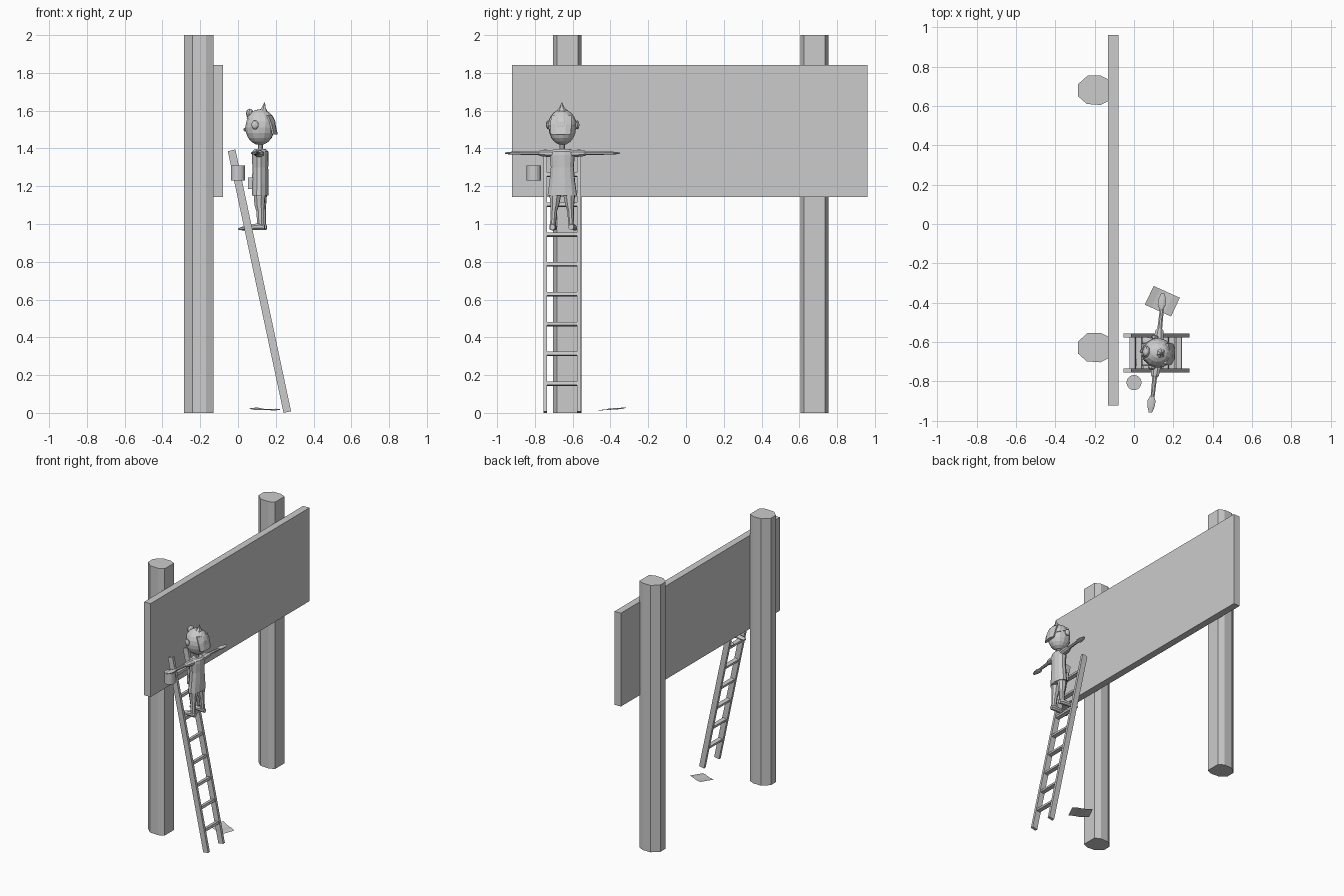
import bpy, bmesh, math
from mathutils import Vector, Matrix

if "Cube" in bpy.data.objects:
    bpy.data.objects.remove(bpy.data.objects["Cube"])

grey = bpy.data.materials.new("plain_grey")
grey.diffuse_color = (0.6, 0.6, 0.6, 1)
grey.use_nodes = True
grey.node_tree.nodes["Principled BSDF"].inputs["Base Color"].default_value = grey.diffuse_color
# the painter stands on the ladder, turned slightly
PAINTER = Matrix.Translation((0.118, -0.655, 0)) @ Matrix.Rotation(math.radians(-6), 4, 'Z')


def finish(name, bm, matrix=Matrix()):
    bm.transform(matrix)
    bmesh.ops.recalc_face_normals(bm, faces=bm.faces)
    mesh = bpy.data.meshes.new(name)
    bm.to_mesh(mesh)
    bm.free()
    mesh.materials.append(grey)
    ob = bpy.data.objects.new(name, mesh)
    bpy.context.collection.objects.link(ob)
    return ob


def skin(name, rings, matrix=Matrix()):
    """Join rings of points with quads and cap both ends."""
    bm = bmesh.new()
    vs = [[bm.verts.new(p) for p in r] for r in rings]
    n = len(vs[0])
    for a, b in zip(vs, vs[1:]):
        for i in range(n):
            bm.faces.new((a[i], a[(i + 1) % n], b[(i + 1) % n], b[i]))
    bm.faces.new(vs[0])
    bm.faces.new(vs[-1])
    return finish(name, bm, matrix)


def loft(name, sections, axis, n=10, matrix=Matrix()):
    """sections: centre, radius in x, other radius; axis 'X', 'Y' or 'Z'."""
    rings = []
    for c, ra, rb in sections:
        ring = []
        for i in range(n):
            t = 2 * math.pi * (i + 0.5) / n
            a, b = ra * math.cos(t), rb * math.sin(t)
            off = {'X': (0, a, b), 'Y': (a, 0, b), 'Z': (a, b, 0)}[axis]
            ring.append(Vector(c) + Vector(off))
        rings.append(ring)
    return skin(name, rings, matrix)


def box(name, x0, x1, y0, y1, z0, z1, matrix=Matrix()):
    flat = [(x0, y0), (x1, y0), (x1, y1), (x0, y1)]
    return skin(name, [[(x, y, z) for x, y in flat] for z in (z0, z1)], matrix)


def ball(name, c, r, matrix=PAINTER, u=14, v=10, cut=None):
    bm = bmesh.new()
    bmesh.ops.create_uvsphere(bm, u_segments=u, v_segments=v, radius=1)
    bm.transform(Matrix.Translation(c) @ Matrix.Diagonal((*r, 1)))
    if cut:  # keep only the part on the positive side of a plane
        g = bm.verts[:] + bm.edges[:] + bm.faces[:]
        res = bmesh.ops.bisect_plane(bm, geom=g, plane_co=cut[0], plane_no=cut[1], clear_inner=True)
        edges = [e for e in res['geom_cut'] if isinstance(e, bmesh.types.BMEdge)]
        bmesh.ops.edgeloop_fill(bm, edges=edges)
    return finish(name, bm, matrix)


# two rough octagonal posts, flat against the board
outline = [(-0.285, -0.03), (-0.285, 0.03), (-0.235, 0.075), (-0.17, 0.075),
           (-0.13, 0.055), (-0.13, -0.055), (-0.17, -0.075), (-0.24, -0.07)]
for name, y in (("post_near", -0.628), ("post_far", 0.68)):
    skin(name, [[(x, y + d, z) for x, d in outline] for z in (0, 2)])

# billboard panel
box("board", -0.132, -0.08, -0.922, 0.96, 1.143, 1.843)

# leaning ladder
def lean(z):
    return 0.262 - 0.297 * z / 1.395

for name, y in (("ladder_rail_left", -0.745), ("ladder_rail_right", -0.567)):
    rings = []
    for z, tilt in ((0.004, 0.004), (1.39, 0.005)):
        rings.append([(lean(z) + dx, y + dy, z + tilt * dx / 0.02)
                      for dx, dy in ((-.02, -.01), (.02, -.01), (.02, .01), (-.02, .01))])
    skin(name, rings)
for i in range(8):
    z = 0.154 + 0.158 * i
    m = Matrix.Translation((lean(z), 0, z)) @ Matrix.Rotation(-0.21, 4, 'Y')
    box("ladder_rung", -0.014, 0.014, -0.738, -0.574, -0.009, 0.009, m)

# paint bucket
loft("bucket", [((0, -0.806, 1.23), .038, .038), ((0, -0.806, 1.31), .038, .038)], 'Z', 20)

# sheet of paper on the ground, gently curled
corners = [Vector(p) for p in ((.055, -.41), (.1, -.315), (.233, -.375), (.188, -.47))]
bm = bmesh.new()
rows = []
for k, h in enumerate((0.026, 0.019, 0.017, 0.019, 0.015)):
    t = k / 4
    a, b = corners[0].lerp(corners[3], t), corners[1].lerp(corners[2], t)
    rows.append([bm.verts.new((*a, h - 0.003)), bm.verts.new((*b, h + 0.003))])
for a, b in zip(rows, rows[1:]):
    bm.faces.new((a[0], b[0], b[1], a[1]))
finish("paper_sheet", bm)

# painter: torso and neck
loft("shirt", [((.0, 0, 1.15), .043, .08), ((0, 0, 1.22), .043, .07),
               ((0, 0, 1.30), .042, .062), ((0, 0, 1.365), .044, .068),
               ((0, 0, 1.385), .042, .06), ((0, 0, 1.397), .03, .045)], 'Z', 12, PAINTER)
loft("neck", [((0, 0, 1.39), .014, .014), ((0, 0, 1.43), .014, .014)], 'Z', 8, PAINTER)
box("front_pouch", -.062, -.03, -.03, .03, 1.185, 1.245, PAINTER)

# painter: arms, hands, legs and shoes
for s, side in ((-1, "left"), (1, "right")):
    loft(side + "_arm", [((0, s * d, z), a, b) for d, z, a, b in (
        (.05, 1.372, .028, .02), (.085, 1.374, .026, .02), (.115, 1.375, .022, .017),
        (.125, 1.375, .013, .012), (.225, 1.375, .011, .009))], 'Y', 8, PAINTER)
    loft(side + "_hand", [((-.003, s * d, 1.375), a, b) for d, a, b in (
        (.22, .01, .008), (.245, .022, .009), (.275, .02, .008), (.305, .009, .004))],
        'Y', 8, PAINTER)
    loft(side + "_leg", [((x, s * d, z), a, b) for x, d, z, a, b in (
        (0, .036, 1.17, .034, .035), (.0, .04, 1.10, .028, .024), (.004, .044, 1.07, .022, .018),
        (.008, .05, .98, .018, .015))], 'Z', 8, PAINTER)
    loft(side + "_shoe", [((x, s * d, z), a, b) for x, d, z, a, b in (
        (.028, .05, .983, .014, .016), (.005, .05, .987, .019, .02), (-.04, .054, .983, .019, .016),
        (-.09, .058, .976, .021, .01), (-.11, .059, .973, .012, .006))], 'X', 8, PAINTER)
    # ears
    ball(side + "_ear", (-.02, s * .077, 1.525), (.02, .012, .024), u=10, v=6)

# painter: head, cap, peak at the back, tuft and curl
ball("head", (-.002, 0, 1.51), (.078, .073, .092))
ball("cap", (0, 0, 1.515), (.084, .078, .093), cut=((0, 0, 1.535), (.35, 0, 1)))
peak = []
for x, w, z in ((.06, .05, 1.575), (.078, .054, 1.53), (.09, .05, 1.475)):
    peak.append([(x - .012, -w - .003, z), (x, -w * .5, z), (x, w * .5, z), (x - .012, w + .003, z),
                 (x - .022, w, z), (x - .022, -w, z)])
skin("cap_peak", peak, PAINTER)
loft("hair_tuft", [((.012, 0, 1.59), .03, .035), ((.018, 0, 1.615), .012, .014),
                   ((.023, 0, 1.643), .002, .002)], 'Z', 6, PAINTER)
ball("hair_curl", (-.056, 0, 1.585), (.02, .03, .026), u=8, v=6)
ball("nose", (-.08, 0, 1.5), (.01, .01, .01), u=8, v=6)
